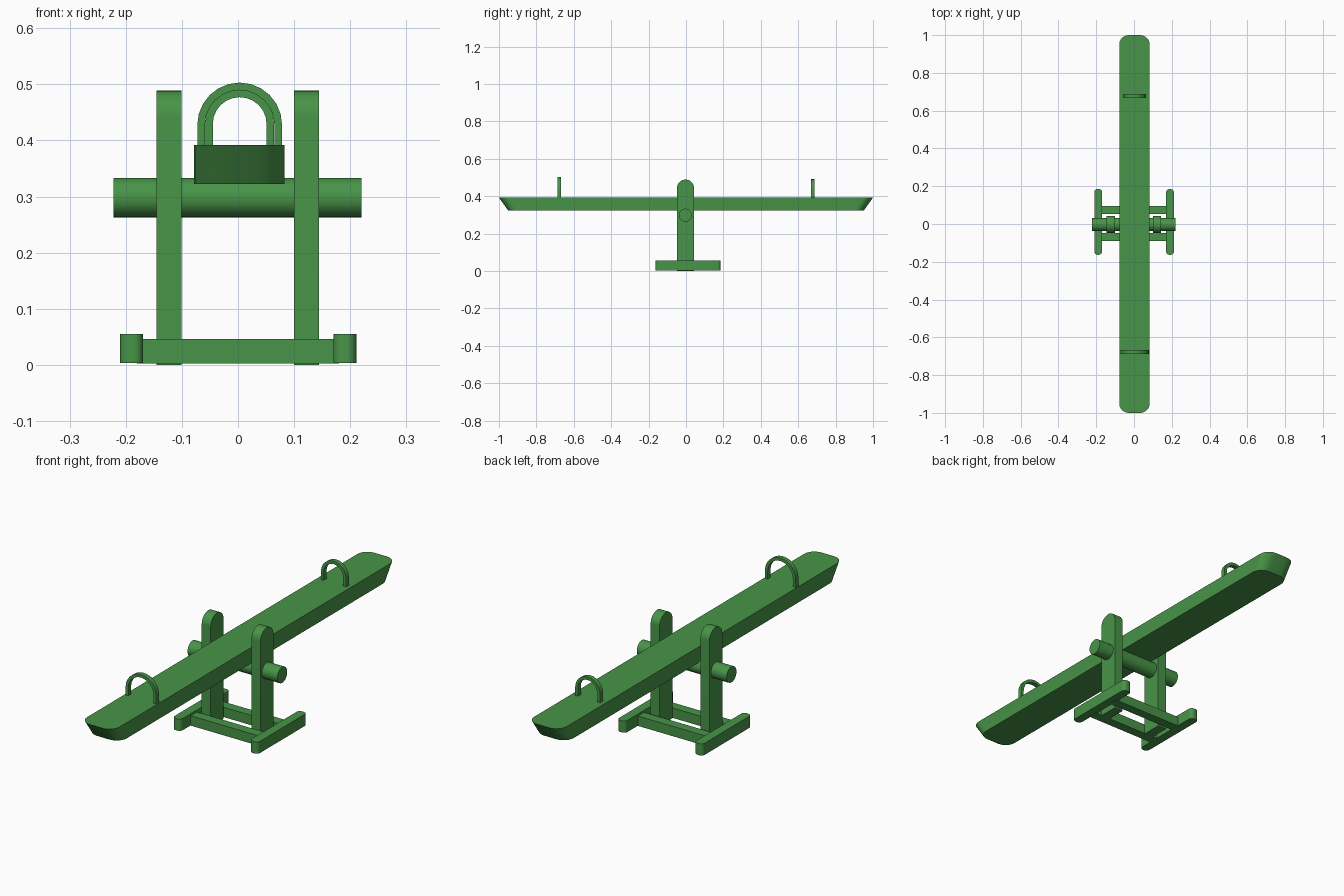
import bpy, bmesh, math
from mathutils import Vector

if "Cube" in bpy.data.objects:
    bpy.data.objects.remove(bpy.data.objects["Cube"], do_unlink=True)

GREEN = (0.065, 0.295, 0.065, 1)
green = bpy.data.materials.new("playground_green")
green.use_nodes = True
green.diffuse_color = GREEN
green.node_tree.nodes["Principled BSDF"].inputs["Base Color"].default_value = GREEN


def finish(name, bm):
    bmesh.ops.recalc_face_normals(bm, faces=bm.faces)
    mesh = bpy.data.meshes.new(name)
    bm.to_mesh(mesh)
    bm.free()
    mesh.materials.append(green)
    obj = bpy.data.objects.new(name, mesh)
    bpy.context.collection.objects.link(obj)
    bpy.ops.object.select_all(action="DESELECT")
    obj.select_set(True)
    bpy.context.view_layer.objects.active = obj
    bpy.ops.object.shade_smooth_by_angle(angle=math.radians(35))
    return obj


def prism(name, outline, offset):
    """Extrude a closed outline of 3D points by an offset."""
    bm = bmesh.new()
    face = bm.faces.new([bm.verts.new(p) for p in outline])
    grown = bmesh.ops.extrude_face_region(bm, geom=[face])["geom"]
    verts = [g for g in grown if isinstance(g, bmesh.types.BMVert)]
    bmesh.ops.translate(bm, verts=verts, vec=Vector(offset))
    return finish(name, bm)


def arc(cu, cv, r, start, end, steps):
    angles = [math.radians(start + (end - start) * i / steps) for i in range(steps + 1)]
    return [(cu + r * math.cos(a), cv + r * math.sin(a)) for a in angles]


def rounded_rect(u0, u1, v0, v1, r, steps=6):
    return (arc(u1 - r, v1 - r, r, 0, 90, steps) + arc(u0 + r, v1 - r, r, 90, 180, steps)
            + arc(u0 + r, v0 + r, r, 180, 270, steps) + arc(u1 - r, v0 + r, r, 270, 360, steps))


def box(name, x0, x1, y0, y1, z0, z1):
    return prism(name, [(x0, y0, z0), (x1, y0, z0), (x1, y1, z0), (x0, y1, z0)], (0, 0, z1 - z0))


# Plank: rounded outline, ends undercut towards the bottom
plank = prism("plank", [(x, y, 0.392) for x, y in rounded_rect(-0.078, 0.083, -1, 1, 0.05)],
              (0, 0, -0.07))
for v in plank.data.vertices:
    if v.co.z < 0.35:
        v.co.y -= math.copysign(0.05, v.co.y)

# Axle under the plank
prism("axle", [(-0.222, y, z) for y, z in arc(-0.003, 0.298, 0.035, 0, 348.75, 31)],
      (0.442, 0, 0))

# Posts with rounded tops, and rounded feet
for side, post_x, foot_x in (("right", -0.145, -0.21), ("left", 0.1, 0.17)):
    profile = [(-0.048, 0), (0.043, 0)] + arc(-0.0025, 0.443, 0.0455, 0, 180, 16)
    prism(side + "_post", [(post_x, y, z) for y, z in profile], (0.044, 0, 0))
    foot = rounded_rect(foot_x, foot_x + 0.041, -0.163, 0.185, 0.017)
    prism(side + "_foot", [(x, y, 0.003) for x, y in foot], (0, 0, 0.052))

# Crossbars joining the feet
box("front_crossbar", -0.18, 0.18, -0.091, -0.048, 0.002, 0.046)
box("back_crossbar", -0.18, 0.18, 0.052, 0.095, 0.002, 0.046)

# Arched handles
for name, y, radius, centre_z in (("front_handle", -0.687, 0.0755, 0.4275),
                                  ("back_handle", 0.667, 0.0615, 0.429)):
    cx, low = 0.003, 0.385
    inner = radius - 0.0135
    profile = ([(cx + radius, low)] + arc(cx, centre_z, radius, 0, 180, 12)
               + [(cx - radius, low), (cx - inner, low)]
               + arc(cx, centre_z, inner, 180, 0, 12) + [(cx + inner, low)])
    prism(name, [(x, y, z) for x, z in profile], (0, 0.02, 0))
